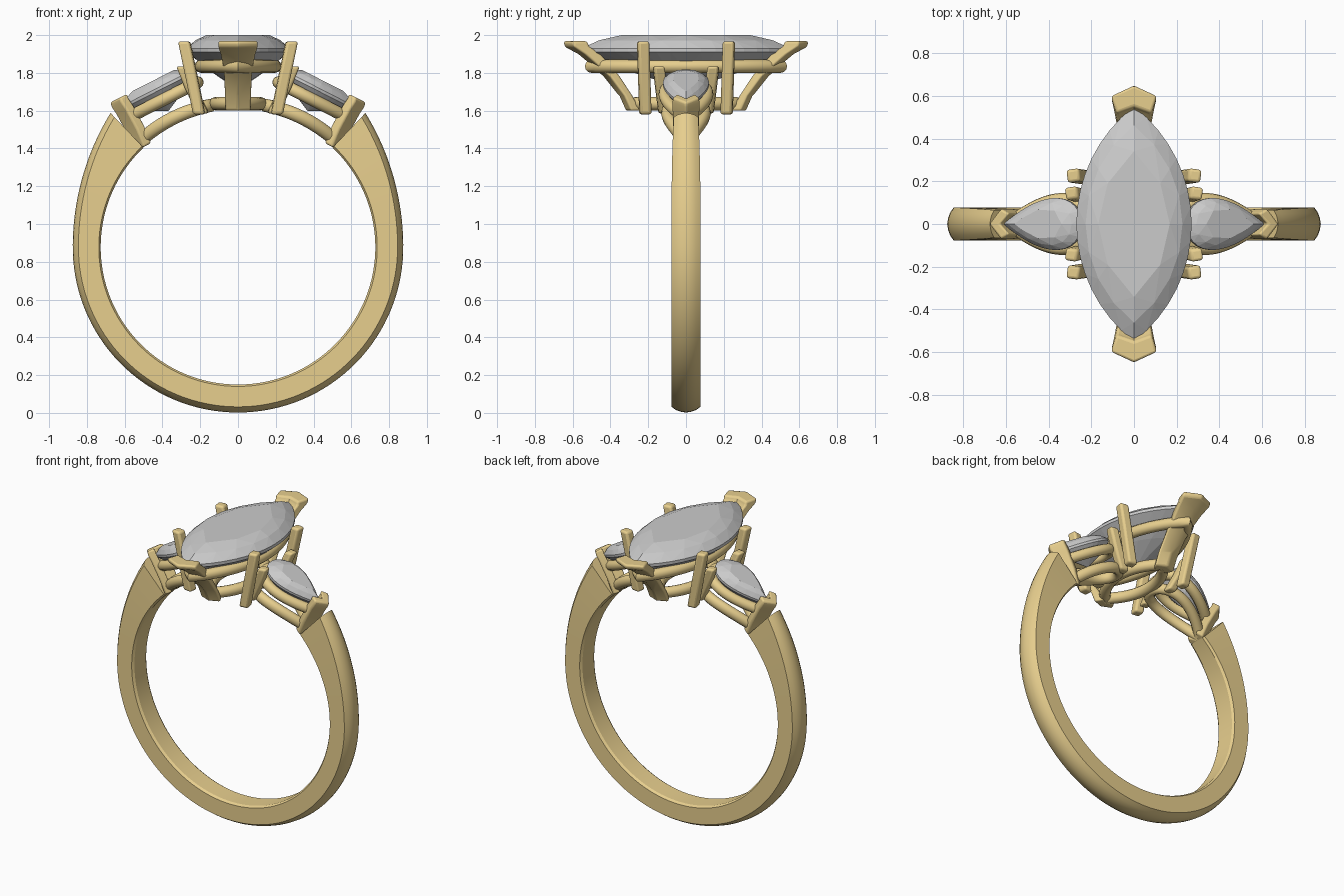
import bpy, bmesh, math
from math import sin, cos, pi, radians

if "Cube" in bpy.data.objects:
    bpy.data.objects.remove(bpy.data.objects["Cube"])

gold = bpy.data.materials.new("gold")
gold.diffuse_color = (0.80, 0.62, 0.27, 1)
gold.use_nodes = True
gold.node_tree.nodes["Principled BSDF"].inputs["Base Color"].default_value = gold.diffuse_color
CZ, RI, TILT = 0.877, 0.727, radians(27)   # finger hole centre, radius, side stone tilt


def finish(name, bm, mat=None, smooth=None, bevel=0):
    bmesh.ops.recalc_face_normals(bm, faces=bm.faces)
    me = bpy.data.meshes.new(name)
    bm.to_mesh(me)
    bm.free()
    ob = bpy.data.objects.new(name, me)
    bpy.context.collection.objects.link(ob)
    if mat:
        me.materials.append(mat)
    if bevel:
        m = ob.modifiers.new("round", 'BEVEL')
        m.width, m.segments, m.limit_method = bevel, 3, 'ANGLE'
        m.angle_limit = radians(40)
    if smooth:
        bpy.ops.object.select_all(action='DESELECT')
        ob.select_set(True)
        bpy.context.view_layer.objects.active = ob
        bpy.ops.object.shade_smooth_by_angle(angle=radians(smooth))
    return ob


def loft(name, rings, closed=False, smooth=35, bevel=0):
    bm = bmesh.new()
    vs = [[bm.verts.new(p) for p in r] for r in rings]
    n, k = len(vs), len(vs[0])
    for i in range(n if closed else n - 1):
        a, b = vs[i], vs[(i + 1) % n]
        for j in range(k):
            bm.faces.new((a[j], a[(j + 1) % k], b[(j + 1) % k], b[j]))
    if not closed:
        bm.faces.new(vs[0])
        bm.faces.new(vs[-1])
    return finish(name, bm, gold, smooth, bevel)


def marquise(a, b, n):
    """Pointed oval outline: half width a, half length b, n points."""
    R = (a * a + b * b) / (2 * a)
    half = math.asin(b / R)
    out = []
    for s in (1, -1):
        for i in range(n // 2):
            t = -half + 2 * half * i / (n // 2)
            out.append((s * (R * cos(t) - R + a), s * R * sin(t)))
    return out


def pear(a, b, n):
    """Teardrop outline with its tip at +b."""
    return [(b * cos(t), a / 0.77 * sin(t) * sin(t / 2))
            for t in (2 * pi * i / n for i in range(n))]


def side(s):
    """Frame of a side setting: u down the shoulder, v across, h outward."""
    return lambda u, v, h: (s * (u * cos(TILT) + h * sin(TILT)), v,
                            CZ - u * sin(TILT) + h * cos(TILT))


def rail(name, outline, height, r, place, rh=None):
    """Round wire following a closed outline."""
    rings, n = [], len(outline)
    for i, (x, y) in enumerate(outline):
        x0, y0 = outline[i - 1]
        x1, y1 = outline[(i + 1) % n]
        tx, ty = x1 - x0, y1 - y0
        l = math.hypot(tx, ty)
        nx, ny = ty / l, -tx / l
        rings.append([place(x + nx * r * cos(a), y + ny * r * cos(a),
                            height(x) + (rh or r) * sin(a))
                      for a in (2 * pi * j / 12 for j in range(12))])
    return loft(name, rings, closed=True, smooth=50)


def stone(name, shape, a, b, levels, culet, place):
    """Cut gem as the convex hull of scaled outlines: (scale, height, points)."""
    bm = bmesh.new()
    for sc, h, n in levels:
        for x, y in shape(a, b, n):
            bm.verts.new(place(x * sc, y * sc, h))
    bm.verts.new(place(0, 0, culet))
    res = bmesh.ops.convex_hull(bm, input=bm.verts)
    junk = {g for g in res["geom_interior"] if isinstance(g, bmesh.types.BMVert)}
    bmesh.ops.delete(bm, geom=list(junk), context='VERTS')
    bmesh.ops.dissolve_limit(bm, angle_limit=radians(1), verts=bm.verts, edges=bm.edges)
    return finish(name, bm)


def chevron(ao, bo, bi, ai, w, wi):
    return [(ao, 0), (bo, w), (bi, wi), (ai, 0), (bi, -wi), (bo, -w)]


def prong(name, path, half, turn):
    """Square claw along a path, turned about z."""
    rings = []
    for x, y, z in path:
        rings.append([(x + half * 1.41 * cos(turn + a * pi / 2),
                       y + half * 1.41 * sin(turn + a * pi / 2), z) for a in range(4)])
    return loft(name, rings, bevel=0.014)


# Shank: domed outside, thicker towards the shoulders
rings, START = [], radians(43.5)
for i in range(97):
    th = START + (2 * pi - 2 * START) * i / 96
    near = min(th, 2 * pi - th)
    t = max(0, (pi / 2 - near) / (pi / 2 - START))
    ro = 0.875 + 0.105 * t * t
    w = 0.077 - 0.012 * t ** 3
    sec = [(RI, -w * .8), (RI + .01, -w), (ro - .03, -w), (ro - .013, -w * .68),
           (ro - .004, -w * .35), (ro, 0)]
    sec += [(r, -y) for r, y in sec[-2::-1]]
    rings.append([(r * sin(th), y, CZ + r * cos(th)) for r, y in sec])
loft("shank", rings, smooth=28)

# Centre stone and its two rails
flat = lambda x, y, z: (x, y, z)
stone("centre_stone", marquise, 0.27, 0.55,
      [(1, 1.91, 32), (1, 1.93, 32), (.84, 1.972, 16), (.62, 2.0, 8), (.55, 1.81, 16)],
      1.71, flat)
rail("centre_upper_rail", marquise(.195, .50, 48), lambda x: 1.835, .035, flat)
rail("centre_lower_rail", marquise(.12, .27, 48), lambda x: 1.637, .035, flat)

# V shaped claws at the points of the centre stone: z, then section
v_levels = [(1.60, .32, .29, .235, .26, .072, .045),
            (1.68, .355, .325, .28, .31, .074, .047),
            (1.78, .435, .40, .345, .38, .077, .05),
            (1.85, .51, .475, .40, .44, .085, .058),
            (1.90, .57, .535, .45, .50, .095, .07),
            (1.94, .645, .595, .51, .54, .108, .082),
            (1.968, .65, .60, .52, .55, .108, .082)]
for s, label in ((1, "back"), (-1, "front")):
    loft(label + "_v_claw", [[(x, s * y, z) for y, x in chevron(*c)]
                             for z, *c in v_levels], bevel=0.012)

# Side settings, mirrored left and right
for s, label in ((1, "right"), (-1, "left")):
    P = side(s)
    stone(label + "_pear_stone", pear, .122, .205,
          [(1, .93, 32), (1, .945, 32), (.82, .972, 16), (.6, .99, 8), (.55, .865, 16)],
          .81, P)
    rail(label + "_pear_upper_rail", pear(.112, .205, 48), lambda u: .875, .033, P)
    rail(label + "_pear_lower_rail", pear(.10, .21, 48),
         lambda u: math.sqrt(.765 ** 2 - u * u), .032, P, .036)
    # V claw where the pear tip meets the shank
    loft(label + "_tip_claw",
         [[P(u + du, v * k, h) for u, v in chevron(.262, .20, .155, .205, .074, .05)]
          for h, du, k in ((.70, .0, .85), (.80, -.008, .95), (.92, -.005, 1),
                           (.965, 0, 1), (.99, -.004, .95))], bevel=0.01)
    for d, end in ((1, "back"), (-1, "front")):
        turn = math.atan2(d * .22, s * .29)
        prong(f"{label}_{end}_centre_claw",
              [(s * .205, d * .215, 1.58), (s * .25, d * .222, 1.80),
               (s * .285, d * .227, 1.967)], .031, turn)
        prong(f"{label}_{end}_pear_claw",
              [(s * .185, d * .115, 1.585), (s * .25, d * .132, 1.72),
               (s * .295, d * .145, 1.835)], .030, turn)
